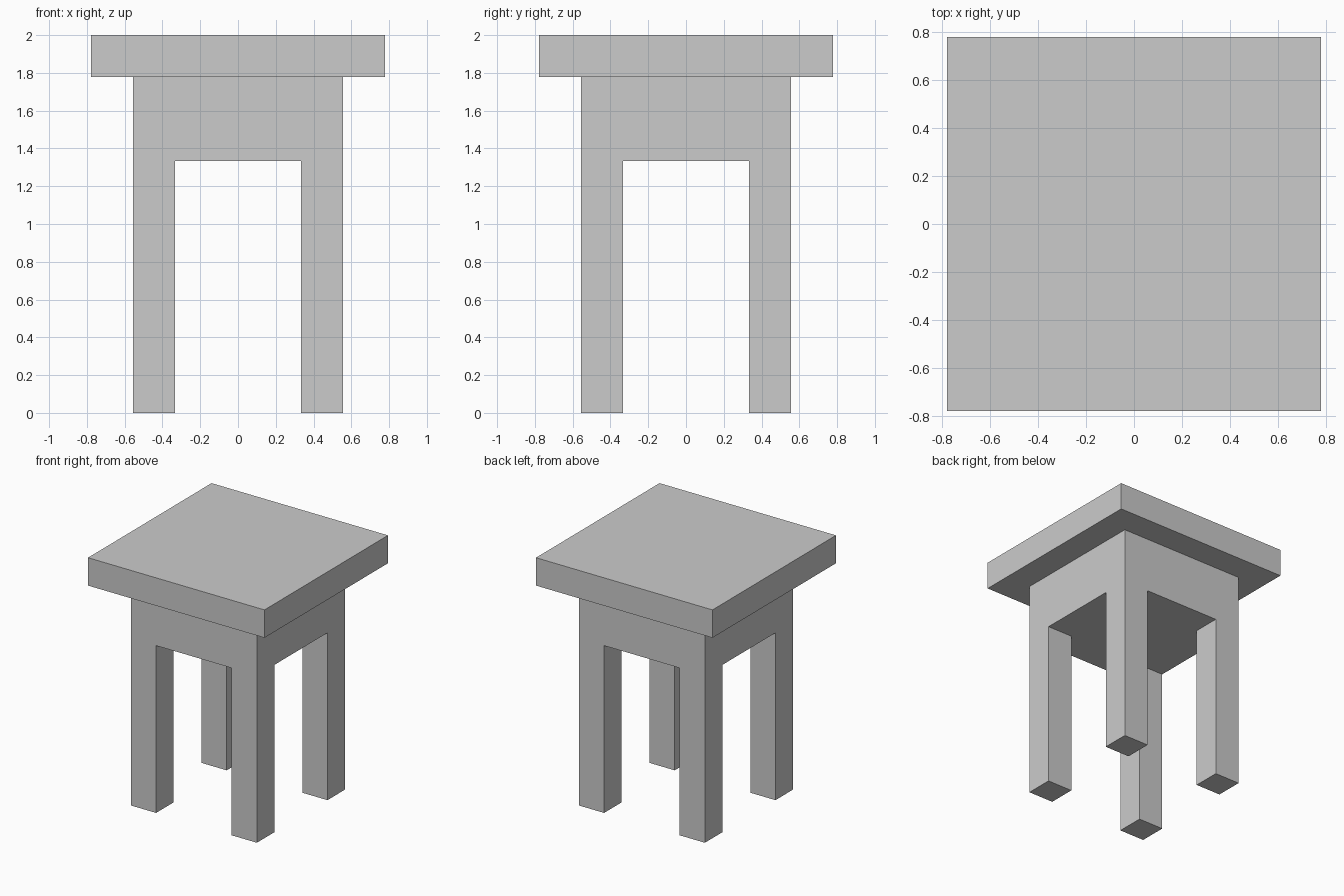
import bpy, bmesh
from mathutils import Matrix, Vector

if "Cube" in bpy.data.objects:
    bpy.data.objects.remove(bpy.data.objects["Cube"])

U = 2 / 9  # grid unit: the stool is 9 units tall


def box(half, z0, z1):
    """Square block of the given half width between two heights."""
    bm = bmesh.new()
    m = Matrix.LocRotScale(Vector((0, 0, (z0 + z1) / 2)), None,
                           Vector((2 * half, 2 * half, z1 - z0)))
    bmesh.ops.create_cube(bm, size=1, matrix=m)
    return bm


def finish(bm, name):
    bmesh.ops.recalc_face_normals(bm, faces=bm.faces)
    mesh = bpy.data.meshes.new(name)
    bm.to_mesh(mesh)
    bm.free()
    bpy.context.collection.objects.link(bpy.data.objects.new(name, mesh))


# Seat slab
finish(box(3.5 * U, 8 * U, 9 * U), "seat")

# Base block, cut so that each corner has a leg-sized square underneath
bm = box(2.5 * U, 6 * U, 8 * U)
for axis in (Vector((1, 0, 0)), Vector((0, 1, 0))):
    for side in (-1, 1):
        bmesh.ops.bisect_plane(bm, geom=bm.verts[:] + bm.edges[:] + bm.faces[:],
                               plane_co=axis * side * 1.5 * U, plane_no=axis)

# Legs drawn down from the four corner squares
bm.normal_update()
corners = []
for f in bm.faces:
    c = f.calc_center_median()
    if f.normal.z < -0.9 and min(abs(c.x), abs(c.y)) > 1.5 * U:
        corners.append(f)
feet = bmesh.ops.extrude_discrete_faces(bm, faces=corners)["faces"]
for f in feet:
    bmesh.ops.translate(bm, verts=f.verts[:], vec=(0, 0, -6 * U))
finish(bm, "base_with_legs")
